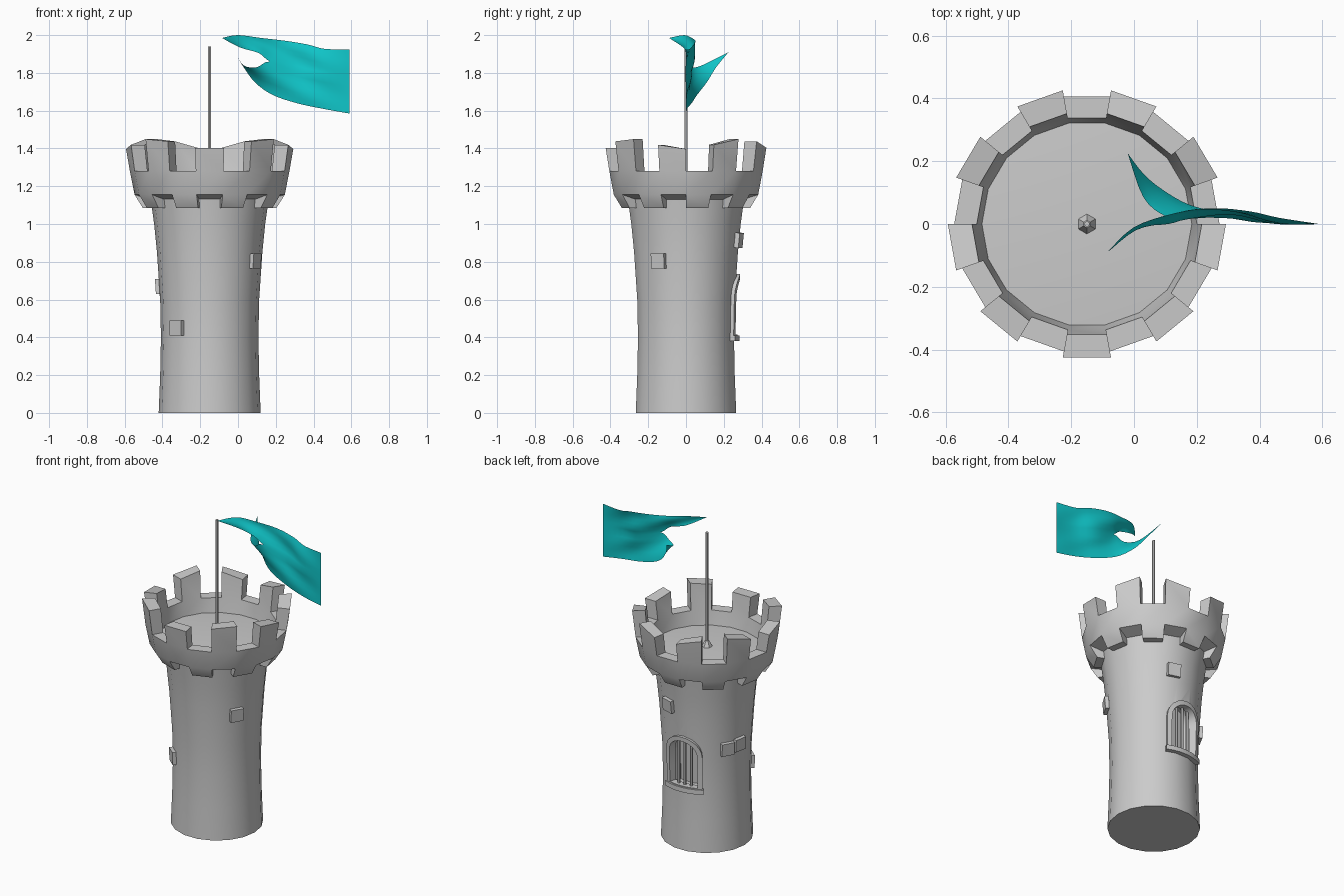
import bpy, bmesh, math
from mathutils import Vector, Matrix

if "Cube" in bpy.data.objects:
    bpy.data.objects.remove(bpy.data.objects["Cube"], do_unlink=True)

CX = -0.15          # tower axis
SIDES = 18


def material(name, rgb):
    m = bpy.data.materials.new(name)
    m.use_nodes = True
    m.diffuse_color = (*rgb, 1)
    m.node_tree.nodes["Principled BSDF"].inputs["Base Color"].default_value = (*rgb, 1)
    return m


STONE = material("grey stone", (0.6, 0.6, 0.6))
CLOTH = material("teal cloth", (0.005, 0.56, 0.58))


def finish(name, bm, mat=STONE, angle=30, solid=True):
    if solid:
        bmesh.ops.recalc_face_normals(bm, faces=bm.faces[:])
    me = bpy.data.meshes.new(name)
    bm.to_mesh(me)
    bm.free()
    me.materials.append(mat)
    ob = bpy.data.objects.new(name, me)
    bpy.context.collection.objects.link(ob)
    smooth(ob, angle)
    return ob


def smooth(ob, angle=30):
    bpy.ops.object.select_all(action="DESELECT")
    ob.select_set(True)
    bpy.context.view_layer.objects.active = ob
    bpy.ops.object.shade_smooth_by_angle(angle=math.radians(angle))


def polar(r, deg, z, wide=1.0):
    a = math.radians(deg)
    return Vector((CX + wide * r * math.cos(a), r * math.sin(a), z))


def loft(name, rings, closed=False, **kw):
    """Skin a row of closed cross-sections."""
    bm = bmesh.new()
    rows = [[bm.verts.new(p) for p in ring] for ring in rings]
    n = len(rows[0])
    pairs = list(zip(rows, rows[1:] + rows[:1])) if closed else list(zip(rows, rows[1:]))
    for a, b in pairs:
        for i in range(n):
            j = (i + 1) % n
            bm.faces.new((a[i], a[j], b[j], b[i]))
    if not closed:
        bm.faces.new(rows[0])
        bm.faces.new(rows[-1])
    return finish(name, bm, **kw)


# Tower shaft, flaring towards the top
SHAFT = [(0, 0.27), (0.2, 0.262), (0.4, 0.258), (0.6, 0.262), (0.85, 0.279), (1.0, 0.294), (1.15, 0.315)]


def wall(z):
    for (z0, r0), (z1, r1) in zip(SHAFT, SHAFT[1:]):
        if z <= z1:
            return r0 + (r1 - r0) * (z - z0) / (z1 - z0)
    return SHAFT[-1][1]


STEP = 360 / SIDES
ANGLES = [-100 + STEP * i for i in range(SIDES)]
shaft = loft("tower_shaft", [[polar(r, a, z) for a in ANGLES] for z, r in SHAFT])

# Parapet ring with floor, then merlons and corbels extruded from alternate sectors
bm = bmesh.new()
PROFILE = [(0.305, 1.13), (0.388, 1.155), (0.412, 1.28), (0.342, 1.28), (0.326, 1.19)]
cols = [[bm.verts.new(polar(r, a, z, 1.025)) for r, z in PROFILE] for a in ANGLES]
centre = bm.verts.new((CX, 0, 1.21))
merlons, corbels = [], []
for i in range(SIDES):
    a, b = cols[i], cols[(i + 1) % SIDES]
    strip = [bm.faces.new((a[k], b[k], b[k + 1], a[k + 1])) for k in range(len(PROFILE) - 1)]
    bm.faces.new((a[-1], b[-1], centre))
    if i % 2 == 0:
        merlons.append(strip[2])
    else:
        corbels.append(strip[0])


def reshape(faces, limit, outer, inner, height):
    for f in bmesh.ops.extrude_discrete_faces(bm, faces=faces)["faces"]:
        for v in f.verts:
            d = Vector((v.co.x - CX, v.co.y))
            deg = math.degrees(math.atan2(d.y, d.x / 1.025))
            v.co = polar(outer if d.length > limit else inner, deg, height(deg), 1.025)


reshape(merlons, 0.38, 0.432, 0.357, lambda d: 1.424 - 0.027 * math.cos(math.radians(4 * d)))
reshape(corbels, 0.35, 0.345, 0.295, lambda d: 1.085)
finish("parapet", bm)

# Raised bricks: angle, height
for n, (deg, z) in enumerate([(-131, 0.45), (-31, 0.805), (74, 0.915), (151, 0.66), (169, 0.67)]):
    bm = bmesh.new()
    bmesh.ops.create_cube(bm, size=1, matrix=Matrix.Diagonal((0.05, 0.08, 0.08, 1)))
    lean = Matrix.Rotation(math.atan((wall(z + 0.05) - wall(z - 0.05)) / 0.1), 4, "Y")
    spin = Matrix.Rotation(math.radians(deg), 4, "Z")
    bm.transform(Matrix.Translation(polar(wall(z) - 0.007, deg, z)) @ spin @ lean)
    finish(f"raised_brick_{n + 1}", bm)

# Arched window in the back
FACING, SPRING = 93, 0.615


def on_wall(x, z, depth):
    return polar(wall(z) + depth, FACING - math.degrees(x / 0.262), z)


def arch(half, bottom):
    pts = [(-half + half * k / 3, bottom) for k in range(7)]
    pts += [(half, bottom + (SPRING - bottom) / 2)]
    pts += [(half * math.cos(math.pi * k / 12), SPRING + half * math.sin(math.pi * k / 12)) for k in range(13)]
    return pts + [(-half, bottom + (SPRING - bottom) / 2)]


outer, inner = arch(0.12, 0.385), arch(0.092, 0.415)
loft("window_frame",
     [[on_wall(*o, 0.016), on_wall(*i, 0.016), on_wall(*i, -0.03), on_wall(*o, -0.03)]
      for o, i in zip(outer, inner)], closed=True)
loft("window_sill",
     [[on_wall(x, 0.38, -0.02), on_wall(x, 0.38, 0.026), on_wall(x, 0.41, 0.026), on_wall(x, 0.41, -0.02)]
      for x in [0.042 * k for k in range(-3, 4)]])
cutter = loft("window_cutter", [[on_wall(x, z, d) for x, z in arch(0.1, 0.407)] for d in (-0.07, 0.06)])
cutter.hide_render = True
cut = shaft.modifiers.new("window_niche", "BOOLEAN")
cut.operation = "DIFFERENCE"
cut.solver = "EXACT"
cut.object = cutter
bpy.context.view_layer.objects.active = shaft
bpy.ops.object.modifier_apply(modifier=cut.name)
bpy.data.objects.remove(cutter, do_unlink=True)
smooth(shaft)


def rod(name, base, height, r1, r2, sides):
    b = bmesh.new()
    bmesh.ops.create_cone(b, cap_ends=True, segments=sides, radius1=r1, radius2=r2, depth=height,
                          matrix=Matrix.Translation(base + Vector((0, 0, height / 2))))
    finish(name, b)


for n, x in enumerate((-0.046, 0, 0.046)):
    top = SPRING + math.sqrt(0.1 ** 2 - x * x)
    base = on_wall(x, 0.4, -0.014)
    rod(f"window_bar_{n + 1}", base, top - 0.4, 0.009, 0.009, 6)

# Flagpole with its conical foot
rod("flagpole", Vector((CX, 0, 1.2)), 0.74, 0.009, 0.009, 6)
rod("flagpole_foot", Vector((CX, 0, 1.2)), 0.045, 0.036, 0.012, 6)

# Swallow-tailed flag: two strips that share the middle line past the notch
TOP = [(-.085, -.09, 1.985), (0, -.01, 2), (.12, .03, 1.985), (.25, .05, 1.97),
       (.37, .04, 1.95), (.46, .02, 1.927), (.59, 0, 1.925)]
MIDDLE = [(.17, .015, 1.86), (.31, .03, 1.81), (.45, 0, 1.78), (.59, 0, 1.755)]
UPPER = [TOP[0], (.01, -.015, 1.935), (.11, 0, 1.905)] + MIDDLE
LOWER = [(-.02, .225, 1.91), (.03, .085, 1.84), (.1, .025, 1.83)] + MIDDLE
BOTTOM = [LOWER[0], (.03, .16, 1.83), (.09, .11, 1.75), (.18, .06, 1.685),
          (.31, .03, 1.64), (.45, .005, 1.61), (.59, 0, 1.585)]


def along(points, t):
    s = t * (len(points) - 1)
    i = min(int(s), len(points) - 2)
    f = s - i
    p = [Vector(points[max(0, min(len(points) - 1, i + k))]) for k in (-1, 0, 1, 2)]
    return p[1] + 0.5 * f * (p[2] - p[0] + f * (2 * p[0] - 5 * p[1] + 4 * p[2] - p[3]
                             + f * (3 * (p[1] - p[2]) + p[3] - p[0])))


U, V = 24, 6
bm = bmesh.new()
for high, low in ((TOP, UPPER), (LOWER, BOTTOM)):
    grid = []
    for i in range(U + 1):
        t = i / U
        a = along(UPPER if high is LOWER and t >= 0.5 else high, t)
        b = along(low, t)
        row = []
        for j in range(V + 1):
            p = a.lerp(b, j / V)
            fold = math.sin(16 * p.x + 22 * p.z) * math.sin(math.pi * j / V)
            p.y += 0.014 * fold * min(1, 4 * t, 4 * (1 - t))
            row.append(bm.verts.new(p))
        grid.append(row)
    for a, b in zip(grid, grid[1:]):
        for j in range(V):
            bm.faces.new((a[j], a[j + 1], b[j + 1], b[j]))
bmesh.ops.remove_doubles(bm, verts=bm.verts[:], dist=0.0005)
finish("flag", bm, CLOTH, 80, solid=False)
